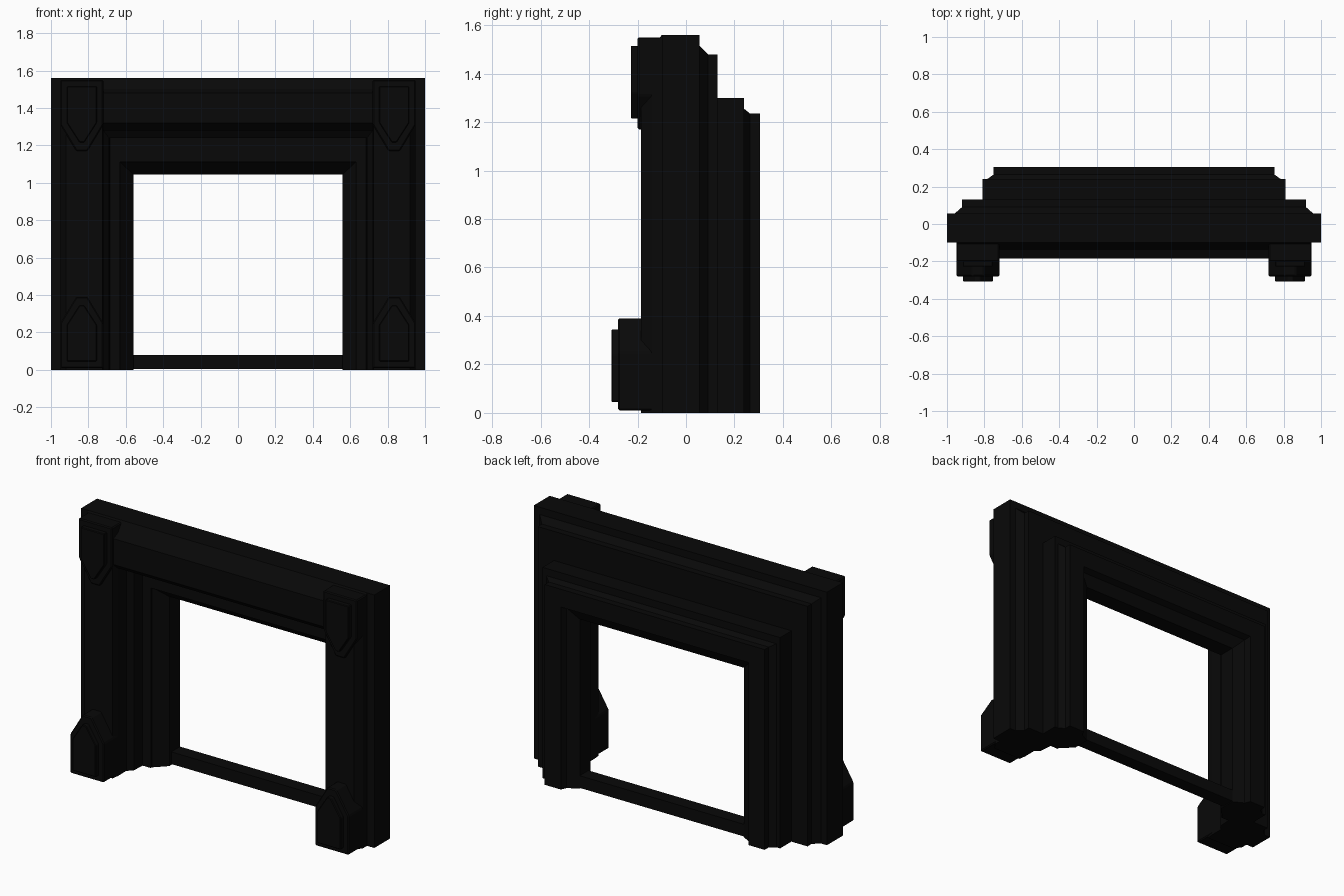
import bpy, bmesh

default = bpy.data.objects.get("Cube")
if default:
    bpy.data.objects.remove(default, do_unlink=True)

black = bpy.data.materials.new("matte_black")
black.use_nodes = True
COLOUR = (0.0025, 0.0025, 0.0025, 1)
black.diffuse_color = COLOUR
bsdf = black.node_tree.nodes["Principled BSDF"]
bsdf.inputs["Base Color"].default_value = COLOUR
bsdf.inputs["Roughness"].default_value = 0.8


def loft(name, rings):
    """Join equal closed rings of points into a capped solid."""
    bm = bmesh.new()
    loops = [[bm.verts.new(p) for p in ring] for ring in rings]
    n = len(loops[0])
    for a, b in zip(loops, loops[1:]):
        for i in range(n):
            j = (i + 1) % n
            bm.faces.new((a[i], a[j], b[j], b[i]))
    bm.faces.new(loops[0])
    bm.faces.new(loops[-1][::-1])
    bmesh.ops.recalc_face_normals(bm, faces=bm.faces)
    mesh = bpy.data.meshes.new(name)
    bm.to_mesh(mesh)
    bm.free()
    mesh.materials.append(black)
    obj = bpy.data.objects.new(name, mesh)
    bpy.context.collection.objects.link(obj)
    return obj


def bevel(obj, width):
    mod = obj.modifiers.new("edge_bevel", "BEVEL")
    mod.width = width
    mod.segments = 1


# Stepped door surround: (half width, height, depth) swept over posts and lintel
section = [
    # outer side, front to back
    (.92, 1.48, -.185), (.95, 1.50, -.14), (.95, 1.56, -.10),
    (1.0, 1.56, -.10), (1.0, 1.56, .055), (.96, 1.515, .055),
    (.92, 1.48, .09), (.92, 1.48, .13), (.81, 1.30, .13),
    (.81, 1.30, .24), (.785, 1.255, .24), (.75, 1.235, .265),
    (.75, 1.235, .305),
    # inner side, back to front
    (.64, 1.125, .305), (.625, 1.11, .27), (.56, 1.045, .235),
    (.56, 1.045, .13), (.63, 1.11, .06), (.63, 1.11, .05),
    (.685, 1.24, .05), (.69, 1.24, -.03), (.72, 1.28, -.06),
    (.72, 1.28, -.14), (.725, 1.32, -.185),
]
loft("stepped_frame", [
    [(-x, y, 0) for x, z, y in section],
    [(-x, y, z) for x, z, y in section],
    [(x, y, z) for x, z, y in section],
    [(x, y, 0) for x, z, y in section],
])

# Threshold bar between the posts
sill = [(.15, .005), (.235, .005), (.235, .08), (.15, .08)]
loft("threshold", [[(x, y, z) for y, z in sill] for x in (-.6, .6)])


def clipped_block(name, side, base, tip, front, step):
    """Block with clipped corners at the tip end and a raised front plate."""
    up = 1 if tip > base else -1

    def outline(inset, y):
        half, clip = .115 - inset, .085 - inset * .5
        low, high = base + up * inset, tip - up * inset * 1.3
        shoulder = high - up * (.14 - inset)
        pts = [(-half, low), (half, low), (half, shoulder),
               (half - clip, high), (clip - half, high), (-half, shoulder)]
        return [(side * .835 + x, y, z) for x, z in pts]

    body = loft(name, [outline(0, -.08), outline(0, front)])
    bevel(body, .006)
    plate = loft(name + "_plate",
                 [outline(.035, front + .01), outline(.035, front - step)])
    bevel(plate, .004)


# Feet and upper corner blocks on both posts
for label, side in (("left", 1), ("right", -1)):
    clipped_block(label + "_foot", side, .01, .39, -.28, .028)
    clipped_block(label + "_corner_block", side, 1.55, 1.17, -.20, .028)
